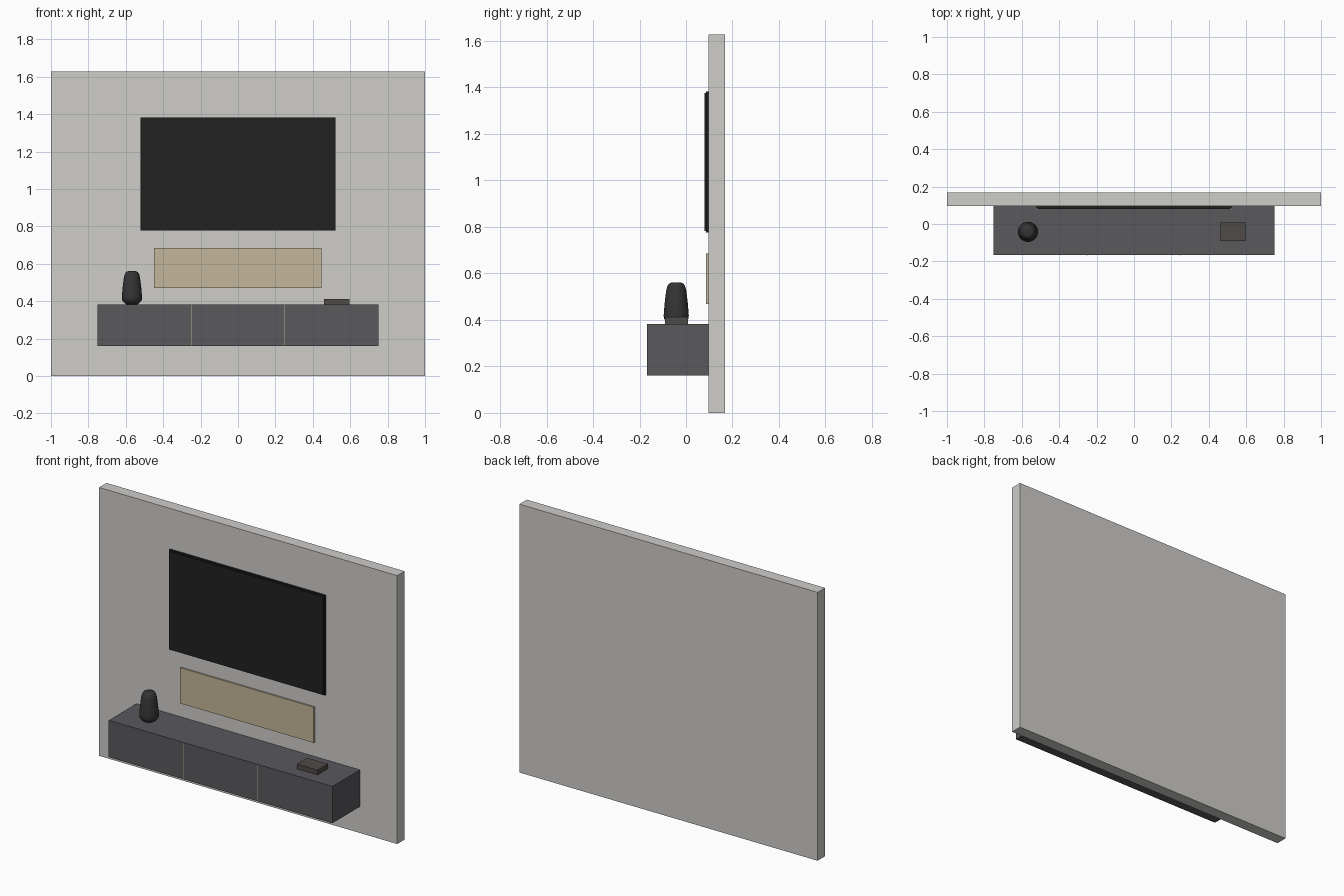
import bpy, bmesh, math

if "Cube" in bpy.data.objects:
    bpy.data.objects.remove(bpy.data.objects["Cube"])


def material(name, r, g, b):
    m = bpy.data.materials.new(name)
    m.diffuse_color = (r, g, b, 1)
    m.use_nodes = True
    m.node_tree.nodes["Principled BSDF"].inputs["Base Color"].default_value = m.diffuse_color
    return m


LIGHT = material("plaster", 0.62, 0.61, 0.59)
DARK = material("charcoal", 0.10, 0.10, 0.11)
BLACK = material("black", 0.015, 0.015, 0.015)
SAND = material("sand", 0.55, 0.47, 0.32)
BROWN = material("dark_brown", 0.08, 0.07, 0.065)
VASE = material("vase_black", 0.035, 0.035, 0.035)


def box(name, x, y, z, mat):
    """Box from (min, max) ranges on each axis."""
    bm = bmesh.new()
    bmesh.ops.create_cube(bm, size=1)
    for v in bm.verts:
        for i, (lo, hi) in enumerate((x, y, z)):
            v.co[i] = (lo + hi) / 2 + v.co[i] * (hi - lo)
    mesh = bpy.data.meshes.new(name)
    bm.to_mesh(mesh)
    bm.free()
    obj = bpy.data.objects.new(name, mesh)
    mesh.materials.append(mat)
    bpy.context.collection.objects.link(obj)
    return obj


def lathe(name, centre, profile, mat, sides=32):
    """Spin an (r, z) profile around z, closing both ends."""
    bm = bmesh.new()
    rings = []
    for r, z in profile:
        rings.append([bm.verts.new((centre[0] + r * math.cos(math.tau * i / sides),
                                    centre[1] + r * math.sin(math.tau * i / sides), z))
                      for i in range(sides)])
    for a, b in zip(rings, rings[1:]):
        for i in range(sides):
            j = (i + 1) % sides
            bm.faces.new((a[i], a[j], b[j], b[i]))
    bm.faces.new(rings[0][::-1])
    bm.faces.new(rings[-1])
    mesh = bpy.data.meshes.new(name)
    bm.to_mesh(mesh)
    bm.free()
    obj = bpy.data.objects.new(name, mesh)
    mesh.materials.append(mat)
    bpy.context.collection.objects.link(obj)
    bpy.ops.object.select_all(action='DESELECT')
    obj.select_set(True)
    bpy.context.view_layer.objects.active = obj
    bpy.ops.object.shade_smooth_by_angle(angle=math.radians(40))
    return obj


WALL_FRONT = 0.097

# Wall slab
box("wall", (-1, 1), (WALL_FRONT, 0.168), (0, 1.627), LIGHT)

# Television: frame with a slightly smaller screen in front
box("tv_frame", (-0.522, 0.522), (0.085, WALL_FRONT), (0.777, 1.382), BLACK)
box("tv_screen", (-0.514, 0.514), (0.079, 0.085), (0.782, 1.375), BLACK)

# Long speaker-like panel under the television
box("wall_panel", (-0.449, 0.447), (0.087, WALL_FRONT), (0.469, 0.685), SAND)

# Floating cabinet with two inlay strips between its doors
box("cabinet", (-0.75, 0.75), (-0.167, WALL_FRONT), (0.16, 0.383), DARK)
for side, x in (("left", -0.25), ("right", 0.25)):
    box(f"door_strip_{side}", (x - 0.002, x + 0.002), (-0.168, -0.16), (0.162, 0.381), SAND)

# Vase on the left
lathe("vase", (-0.567, -0.042),
      [(0.030, 0.383), (0.044, 0.394), (0.052, 0.405), (0.054, 0.417), (0.053, 0.435),
       (0.049, 0.48), (0.043, 0.527), (0.038, 0.545), (0.031, 0.556), (0.022, 0.56)], VASE)

# Small box on the right
box("small_box", (0.459, 0.597), (-0.091, 0.008), (0.383, 0.412), BROWN)
